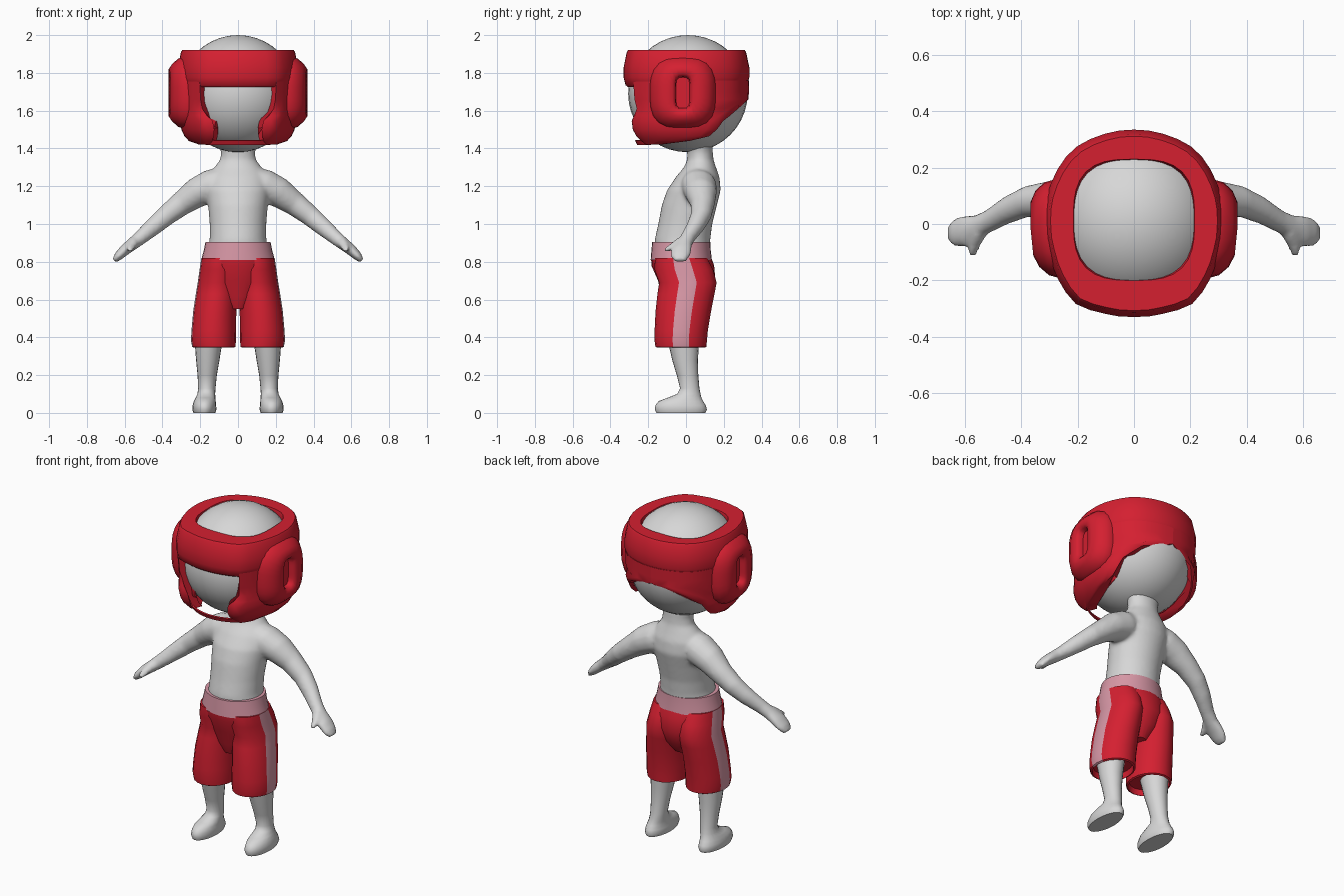
import bpy, bmesh
from math import sin, cos, pi, radians, hypot

if "Cube" in bpy.data.objects:
    bpy.data.objects.remove(bpy.data.objects["Cube"])


def material(name, rgb):
    m = bpy.data.materials.new(name)
    m.diffuse_color = (*rgb, 1)
    m.use_nodes = True
    m.node_tree.nodes["Principled BSDF"].inputs["Base Color"].default_value = m.diffuse_color
    return m


SKIN = material("pale_grey", (0.68, 0.68, 0.68))
RED = material("red", (0.66, 0.014, 0.03))
PINK = material("pink", (0.68, 0.31, 0.38))


def loft(name, tubes, mats, mirror=False, closed=False, rule=None, angle=50):
    """Skin each list of point rings, capping the ends unless closed."""
    bm = bmesh.new()
    for rings in tubes:
        vs = [[bm.verts.new(p) for p in r] for r in rings]
        n = len(vs[0])
        for i in range(len(vs) if closed else len(vs) - 1):
            a, b = vs[i], vs[(i + 1) % len(vs)]
            for j in range(n):
                k = (j + 1) % n
                f = bm.faces.new((a[j], a[k], b[k], b[j]))
                if rule:
                    f.material_index = rule(j)
        if not closed:
            bm.faces.new(vs[0])
            bm.faces.new(vs[-1])
    bmesh.ops.recalc_face_normals(bm, faces=bm.faces)
    me = bpy.data.meshes.new(name)
    bm.to_mesh(me)
    bm.free()
    for m in mats:
        me.materials.append(m)
    me.shade_smooth()
    me.set_sharp_from_angle(angle=radians(angle))
    ob = bpy.data.objects.new(name, me)
    bpy.context.collection.objects.link(ob)
    if mirror:
        ob.modifiers.new("mirror", 'MIRROR').use_mirror_merge = False
    return ob


def oval(cx, cy, z, rx, ry, n=20):
    # half-step offset keeps two whole columns centred on +x
    return [(cx + rx * cos(2 * pi * i / n), cy + ry * sin(2 * pi * i / n), z) for i in range(n)]


def supr(a, rx, ry, p):
    """Radius of a rounded rectangle at angle a."""
    return (abs(cos(a) / rx) ** p + abs(sin(a) / ry) ** p) ** (-1 / p)


def lerp(table, x):
    for (x0, y0), (x1, y1) in zip(table, table[1:]):
        if x <= x1:
            return y0 + (y1 - y0) * (x - x0) / (x1 - x0)
    return table[-1][1]


# ---- head
bpy.ops.mesh.primitive_uv_sphere_add(segments=32, ring_count=20, radius=0.31, location=(0, 0.01, 1.69))
head = bpy.context.object
head.name = "head"
head.scale = (1, 1.02, 1)
head.data.materials.append(SKIN)
head.data.shade_smooth()

# ---- torso, neck, arms and hands merged into one skin
torso = [oval(0, cy, z, rx, ry, 32) for z, rx, ry, cy in (
    (0.84, .165, .145, -.022), (0.92, .15, .147, -.018), (1.0, .15, .143, -.004),
    (1.1, .158, .146, .018), (1.18, .17, .142, .042), (1.25, .16, .115, .062),
    (1.3, .125, .085, .074), (1.34, .095, .07, .076), (1.38, .09, .068, .074), (1.43, .105, .07, .07))]


def limb(path, side):
    rings = []
    for i, (x, y, z, r, ry) in enumerate(path):
        a, b = path[max(i - 1, 0)], path[min(i + 1, len(path) - 1)]
        dx, dz = b[0] - a[0], b[2] - a[2]
        l = hypot(dx, dz)
        rings.append([(side * (x - dz / l * r * cos(t)), y + ry * sin(t), z + dx / l * r * cos(t))
                      for t in (2 * pi * k / 16 for k in range(16))])
    return rings


arm = [(.06, .06, 1.24, .07, .08), (.14, .068, 1.2, .09, .095), (.22, .078, 1.165, .08, .085),
       (.30, .088, 1.107, .064, .065), (.38, .08, 1.045, .055, .056), (.45, .05, .985, .048, .05),
       (.52, .008, .925, .038, .042), (.56, -.012, .893, .034, .045), (.60, -.025, .862, .03, .056),
       (.635, -.03, .828, .024, .05), (.655, -.032, .805, .013, .035)]
thumb = [(.54, -.025, .915, .028, .028), (.56, -.06, .89, .024, .026), (.57, -.09, .87, .021, .024),
         (.575, -.105, .855, .013, .015)]
body = loft("upper_body", [torso] + [limb(p, s) for p in (arm, thumb) for s in (1, -1)], [SKIN])
rm = body.modifiers.new("merge", 'REMESH')
rm.mode, rm.voxel_size, rm.use_smooth_shade = 'VOXEL', 0.011, True
sm = body.modifiers.new("relax", 'SMOOTH')
sm.factor, sm.iterations = 0.5, 6

# ---- legs and feet
loft("leg", [[oval(cx, cy, z, rx, ry, 20) for z, cx, cy, rx, ry in (
    (0, .178, -.027, .058, .13), (.018, .178, -.027, .064, .138), (.04, .178, -.029, .062, .133),
    (.062, .176, -.027, .058, .118), (.08, .172, -.008, .053, .09), (.1, .168, .015, .047, .062),
    (.13, .165, .02, .046, .051), (.2, .163, .008, .051, .057), (.28, .16, -.005, .062, .068),
    (.4, .155, -.015, .076, .086))]], [SKIN], mirror=True, angle=60)

# ---- shorts: hips, legs with side stripe, waistband
loft("shorts_hips", [[oval(0, cy, z, rx, ry, 28) for z, rx, ry, cy in (
    (.83, .18, .158, -.027), (.78, .182, .166, -.017), (.7, .17, .152, .004),
    (.62, .13, .13, .0), (.55, .06, .09, -.01))]], [RED])
loft("shorts_leg", [[oval(cx, cy, z, rx, ry) for z, cx, rx, cy, ry in (
    (.82, .096, .098, -.026, .138), (.76, .1, .103, -.012, .155), (.69, .106, .107, .01, .152),
    (.63, .113, .11, .0, .151), (.54, .123, .114, -.014, .147), (.44, .128, .118, -.025, .141),
    (.385, .13, .119, -.028, .139), (.35, .128, .115, -.027, .135), (.345, .128, .105, -.027, .125),
    (.38, .128, .1, -.027, .12))]], [RED, PINK], mirror=True,
    rule=lambda j: 1 if j in (0, 19) else 0)
loft("waistband", [[oval(0, cy, z, rx, ry, 32) for z, rx, ry, cy in (
    (.905, .16, .14, -.023), (.905, .172, .154, -.025), (.86, .181, .157, -.026),
    (.81, .195, .162, -.025), (.81, .17, .14, -.025))]], [PINK])

# ---- headguard: outline radius by angle from the front
OUT = ((0, .33), (18, .335), (37, .352), (52, .335), (70, .32), (90, .318),
       (120, .33), (140, .343), (160, .337), (180, .335))


def polar(deg, r, z, cy=0.0):
    a = radians(deg)
    return (r * sin(a), cy - r * cos(a), z)


def outline(deg):
    return lerp(OUT, abs((deg + 180) % 360 - 180))


# upper band with a squarish crown opening
band = []
for i in range(40):
    d = i * 9
    ring = [polar(d, outline(d) * s, z) for z, s in
            ((1.725, .93), (1.735, .97), (1.775, 1.0), (1.83, 1.0), (1.91, .95), (1.92, .93))]
    hole = supr(radians(d), .215, .215, 3)
    ring += [polar(d, hole, 1.92, .015), polar(d, hole - .01, 1.88, .015), polar(d, .26, 1.75, .01)]
    band.append(ring)
loft("headguard_band", [band], [RED], closed=True, angle=40)

# side, cheek and nape panels: height, front angle, back angle, scale
ROWS = ((1.76, 36, 180, .985), (1.70, 36, 180, .97), (1.66, 36, 180, .96), (1.61, 36, 148, .95),
        (1.575, 31, 138, .96), (1.545, 25, 129, .965), (1.5, 24, 123, .94), (1.465, 26, 116, .89),
        (1.44, 30, 95, .82), (1.42, 36, 55, .76))
panel = []
for i in range(17):
    t = i / 16
    outer, inner = [], []
    for z, f, b, s in ROWS:
        d = f + (b - f) * t
        grow = s + (1 - s) * 0.75 * t if z > 1.6 else s
        r = outline(d) * grow
        edge = .012 if i in (0, 16) and b < 180 else 0
        outer.append(polar(d, r - edge, z))
        inner.append(polar(d, r - .06, z + .008))
    panel.append(outer + inner[::-1])
loft("headguard_side", [panel], [RED], mirror=True, angle=45)

# chin strap
strap = []
for i in range(13):
    d = -42 + 7 * i
    strap.append([polar(d, .258 + o, z) for o, z in ((0, 1.418), (.012, 1.443), (.002, 1.445), (-.01, 1.42))])
loft("chin_strap", [strap], [RED])

# padded ear rings with a sunken slot: x, half depth, half height, squareness
ear = []
for x, ry, rz, p in ((.22, .17, .185, 3), (.285, .174, .19, 3), (.318, .165, .18, 3), (.35, .135, .15, 3),
                     (.367, .095, .125, 3), (.362, .055, .1, 4), (.35, .04, .086, 5), (.322, .036, .082, 5)):
    ear.append([(x - .1 * max(0, -r * cos(a)), -.017 + r * cos(a), 1.695 + r * sin(a))
                for a in (2 * pi * k / 28 for k in range(28)) for r in (supr(a, ry, rz, p),)])
loft("ear_pad", [ear], [RED], mirror=True)
